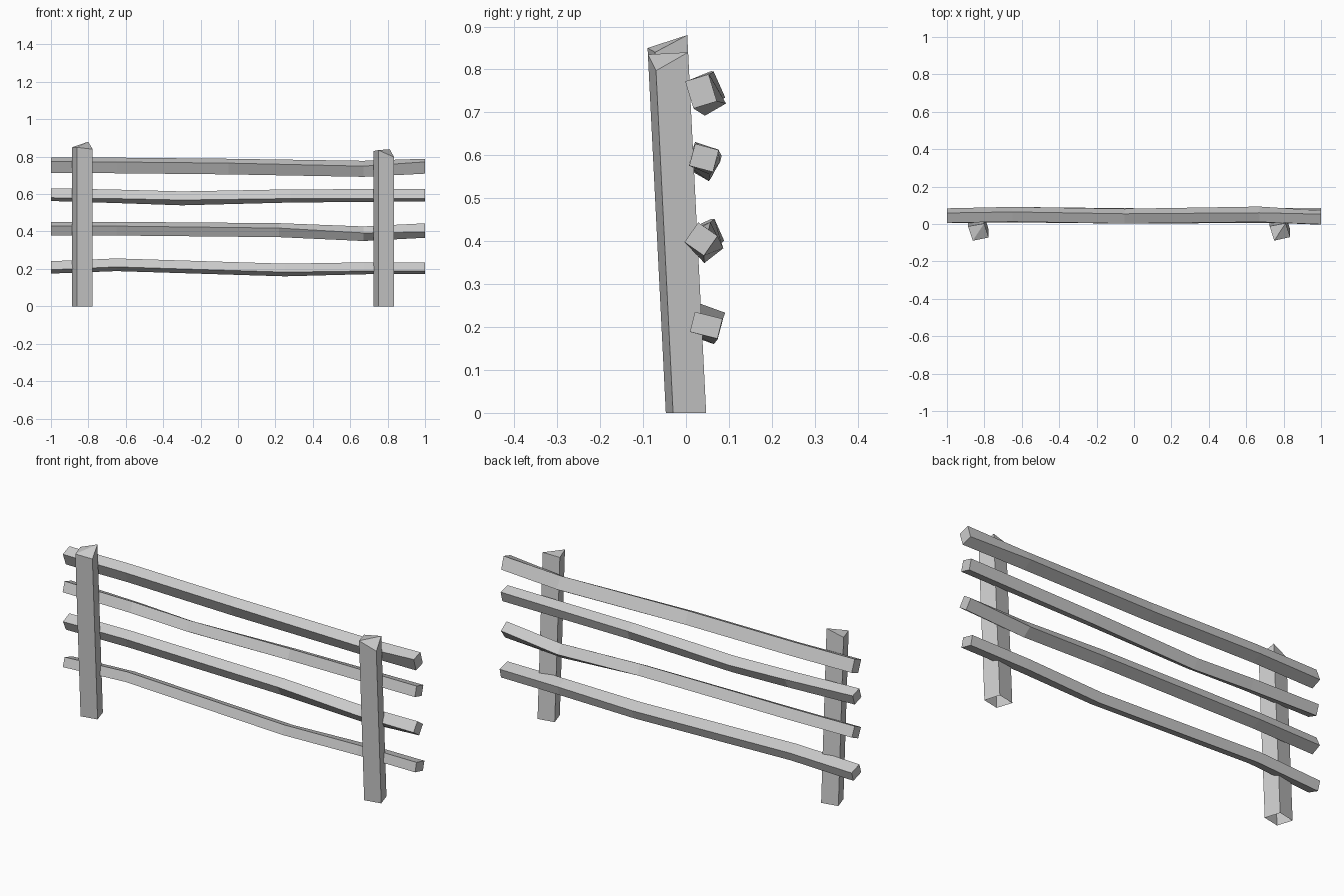
import bpy, bmesh
from math import sin, cos, atan2, hypot, radians

if "Cube" in bpy.data.objects:
    bpy.data.objects.remove(bpy.data.objects["Cube"])


def loft(name, rings, cap_start, cap_end):
    """Skin four-sided rings into one flat-shaded bar."""
    bm = bmesh.new()
    rows = [[bm.verts.new(p) for p in ring] for ring in rings]
    for a, b in zip(rows, rows[1:]):
        for i in range(4):
            j = (i + 1) % 4
            bm.faces.new((a[i], a[j], b[j], b[i]))
    if cap_start:
        bm.faces.new(rows[0][::-1])
    if cap_end:
        # folded along the first/third corner, like a rough saw cut
        t = rows[-1]
        bm.faces.new((t[0], t[1], t[2]))
        bm.faces.new((t[0], t[2], t[3]))
    bmesh.ops.recalc_face_normals(bm, faces=bm.faces)
    me = bpy.data.meshes.new(name)
    bm.to_mesh(me)
    bm.free()
    ob = bpy.data.objects.new(name, me)
    bpy.context.collection.objects.link(ob)
    return ob


# Posts: turned square section, leaning forward, uneven cut top, open base
section = [(-0.03, -0.047), (0.055, -0.03), (0.031, 0.047), (-0.055, 0.03)]
LEAN = -0.05


def post(name, cx, tops):
    base = [(cx + x, y, 0) for x, y in section]
    top = [(cx + x, y + LEAN * z, z) for (x, y), z in zip(section, tops)]
    loft(name, [base, top], False, True)


# corner heights: front, right, back, left
post("left_post", -0.832, (0.85, 0.84, 0.88, 0.85))
post("right_post", 0.78, (0.835, 0.797, 0.84, 0.83))


# Rails: square bars that wander and twist along their length
def rail(name, stations, depth=0.057, height=0.056):
    rings = []
    for x, y, z, deg in stations:
        a = radians(deg)
        ring = []
        for sy, sz in ((-1, 1), (1, 1), (1, -1), (-1, -1)):
            u, v = sy * depth / 2, sz * height / 2
            ring.append((x, y + u * cos(a) - v * sin(a),
                         z + u * sin(a) + v * cos(a)))
        rings.append(ring)
    loft(name, rings, True, True)


# stations: x, y, z, twist in degrees
rail("top_rail", [(-1, 0.045, 0.755, 22), (-0.65, 0.052, 0.753, 24),
                  (-0.05, 0.042, 0.747, 24), (0.67, 0.052, 0.735, 30),
                  (1, 0.035, 0.749, 17)], 0.057, 0.066)
rail("upper_middle_rail", [(-1, 0.04, 0.597, -18), (-0.62, 0.046, 0.587, -25),
                           (-0.3, 0.042, 0.577, -30), (0.28, 0.04, 0.590, -22),
                           (1, 0.042, 0.594, -15)], 0.057, 0.053)
rail("lower_middle_rail", [(-1, 0.045, 0.415, 25), (-0.65, 0.052, 0.415, 24),
                           (0.22, 0.045, 0.407, 28), (0.67, 0.048, 0.388, 38),
                           (1, 0.035, 0.405, 55)], 0.056, 0.055)
rail("bottom_rail", [(-1, 0.045, 0.208, -18), (-0.65, 0.052, 0.222, -20),
                     (0.25, 0.042, 0.194, -20), (0.67, 0.048, 0.203, -15),
                     (1, 0.047, 0.204, -14)], 0.066, 0.048)
